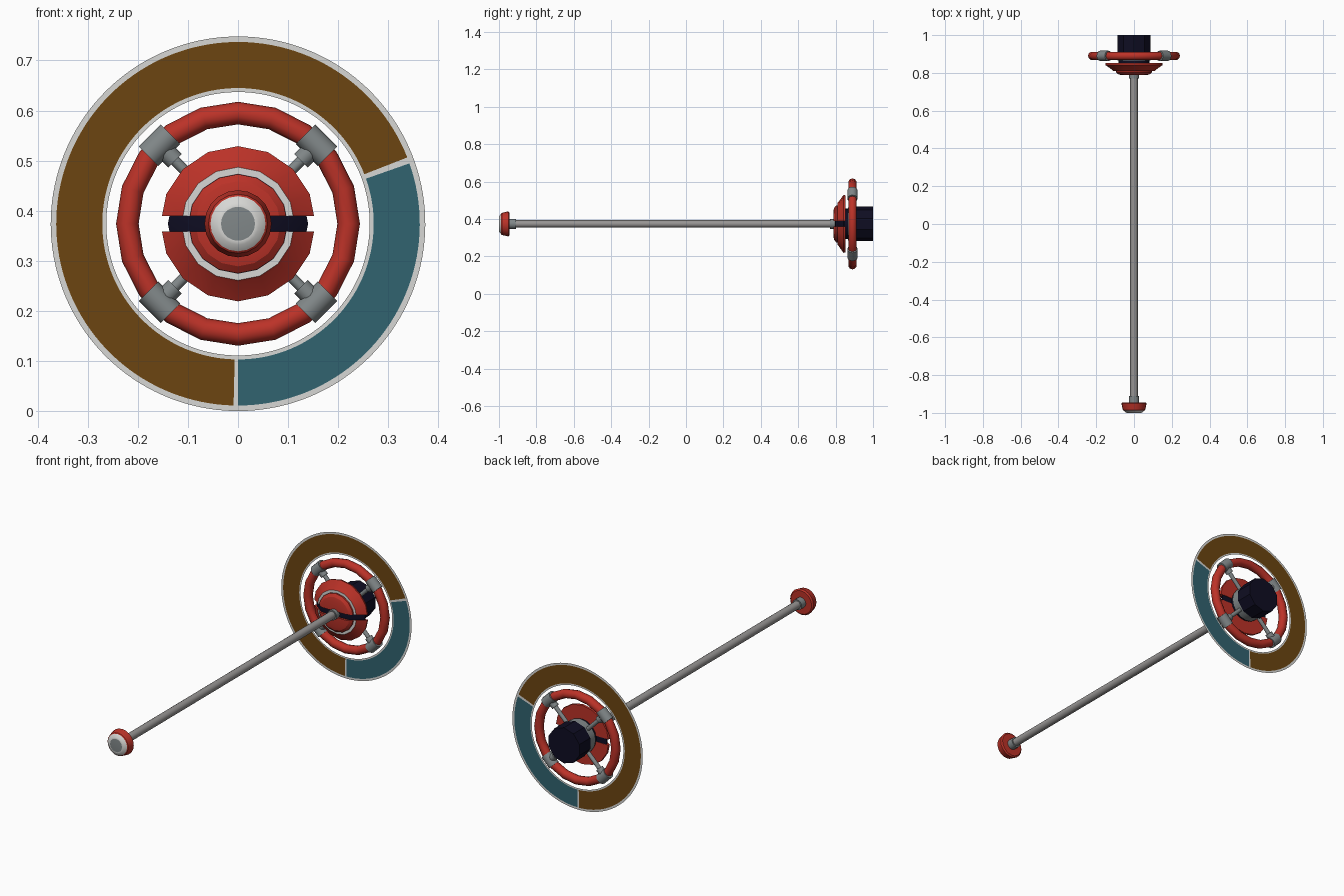
import bpy, bmesh, math
from mathutils import Vector

if "Cube" in bpy.data.objects:
    bpy.data.objects.remove(bpy.data.objects["Cube"])

CZ = 0.374  # height of the main axis


def mat(name, col):
    m = bpy.data.materials.new(name)
    m.diffuse_color = (*col, 1)
    m.use_nodes = True
    m.node_tree.nodes["Principled BSDF"].inputs["Base Color"].default_value = m.diffuse_color
    return m


RED = mat("red", (0.50, 0.032, 0.021))
WHITE = mat("white", (0.68, 0.68, 0.66))
GREY = mat("steel grey", (0.22, 0.245, 0.25))
PALE = mat("shaft grey", (0.31, 0.30, 0.295))
NAVY = mat("dark navy", (0.0045, 0.004, 0.016))
BROWN = mat("brown", (0.15, 0.060, 0.0055))
TEAL = mat("teal", (0.031, 0.125, 0.162))


def finish(ob, mats, angle=40):
    for m in mats:
        ob.data.materials.append(m)
    bpy.ops.object.select_all(action='DESELECT')
    ob.select_set(True)
    bpy.context.view_layer.objects.active = ob
    bpy.ops.object.shade_smooth_by_angle(angle=math.radians(angle))
    return ob


def to_object(name, bm, mats, angle=40):
    me = bpy.data.meshes.new(name)
    bm.to_mesh(me)
    bm.free()
    ob = bpy.data.objects.new(name, me)
    bpy.context.collection.objects.link(ob)
    return finish(ob, mats, angle)


def lathe(name, profile, n, mats, slots=None, half_gap=None, angle=40):
    """Turn (radius, y) points about the main axis; slots = material per band."""
    bm = bmesh.new()
    rings = []
    for r, y in profile:
        rings.append([bm.verts.new((r * math.sin(math.tau * i / n), y,
                                    r * math.cos(math.tau * i / n))) for i in range(n)])
    for k in range(len(rings) - 1):
        for i in range(n):
            j = (i + 1) % n
            f = bm.faces.new((rings[k][i], rings[k][j], rings[k + 1][j], rings[k + 1][i]))
            f.material_index = slots[k] if slots else 0
    bmesh.ops.remove_doubles(bm, verts=bm.verts, dist=1e-5)
    if half_gap is not None:  # keep only the upper part and cap the cut
        geom = bm.verts[:] + bm.edges[:] + bm.faces[:]
        cut = bmesh.ops.bisect_plane(bm, geom=geom, plane_co=(0, 0, half_gap),
                                     plane_no=(0, 0, 1), clear_inner=True)
        edges = [e for e in cut['geom_cut'] if isinstance(e, bmesh.types.BMEdge)]
        bmesh.ops.contextual_create(bm, geom=edges)
    bmesh.ops.recalc_face_normals(bm, faces=bm.faces)
    ob = to_object(name, bm, mats, angle)
    ob.location.z = CZ
    return ob


def rod(name, a, b, r, m, n=12):
    a, b = Vector(a), Vector(b)
    bpy.ops.mesh.primitive_cylinder_add(vertices=n, radius=r, depth=(b - a).length,
                                        location=(a + b) / 2)
    ob = bpy.context.object
    ob.name = name
    ob.rotation_euler = (b - a).to_track_quat('Z', 'Y').to_euler()
    return finish(ob, [m])


# Long shaft with its two collars
lathe("shaft", [(0, -0.93), (0.02, -0.93), (0.02, 0.79), (0, 0.79)], 16, [PALE])
lathe("front_collar", [(0, -0.95), (0.027, -0.95), (0.027, -0.91), (0, -0.91)], 16, [GREY])
lathe("rear_collar", [(0, 0.77), (0.026, 0.77), (0.026, 0.80), (0, 0.80)], 16, [GREY])

# Front knob: grey centre, white rim, red body
lathe("front_knob", [(0, -1), (0.034, -1), (0.042, -0.999), (0.055, -0.988),
                     (0.059, -0.985), (0.067, -0.95), (0.06, -0.944), (0, -0.944)],
      20, [GREY, WHITE, RED], [0, 1, 1, 2, 2, 2, 2])

# Stepped red dish split by a horizontal slot, upper half mirrored below
dish = lathe("split_dish", [(0, 0.788), (0.068, 0.788), (0.085, 0.792), (0.099, 0.803),
                            (0.099, 0.811), (0.113, 0.811), (0.118, 0.816),
                            (0.155, 0.842), (0.153, 0.852), (0, 0.852)],
             16, [RED, WHITE], [0, 0, 0, 0, 1, 0, 0, 0, 0], half_gap=0.015, angle=25)
mirror = dish.modifiers.new("mirror", 'MIRROR')
mirror.use_axis = (False, False, True)

# Dark core seen through the slot
lathe("slot_core", [(0, 0.797), (0.085, 0.80), (0.14, 0.842), (0.14, 0.85), (0, 0.85)],
      16, [NAVY])

# Hub and rear drum
lathe("neck", [(0, 0.85), (0.082, 0.85), (0.082, 0.868), (0, 0.868)], 16, [NAVY])
lathe("hub", [(0, 0.866), (0.088, 0.866), (0.088, 0.912), (0, 0.912)], 16, [GREY])
lathe("rear_drum", [(0, 0.91), (0.0925, 0.91), (0.0925, 1.0), (0, 1.0)], 10, [NAVY], angle=30)

# Hand ring
bpy.ops.mesh.primitive_torus_add(major_segments=20, minor_segments=10, major_radius=0.221,
                                 minor_radius=0.0225, location=(0, 0.89, CZ),
                                 rotation=(math.pi / 2, 0, 0))
bpy.context.object.name = "hand_ring"
finish(bpy.context.object, [RED])

# Four spokes, each with a clamp around the ring
for i in range(4):
    t = math.radians(45 + 90 * i)
    radial = Vector((math.cos(t), 0, math.sin(t)))
    tangent = Vector((-math.sin(t), 0, math.cos(t)))
    c = Vector((0, 0.89, CZ))
    rod(f"spoke_{i + 1}", c + radial * 0.07, c + radial * 0.21, 0.0105, GREY)
    rod(f"spoke_collar_{i + 1}", c + radial * 0.178, c + radial * 0.205, 0.019, GREY)
    p = c + radial * 0.222
    rod(f"clamp_{i + 1}", p - tangent * 0.031, p + tangent * 0.031, 0.0275, GREY)

# Flat gauge ring: pale borders with a brown and a teal band
bm = bmesh.new()
spans = [(270, 379.4, 44, 2), (379.4, 381.4, 1, 0), (381.4, 628.6, 98, 1), (628.6, 630, 1, 0)]
radii = (0.263, 0.271, 0.363, 0.374)
for a0, a1, n, band in spans:
    for s in range(n):
        ts = [math.radians(a0 + (a1 - a0) * (s + k) / n) for k in (0, 1)]
        for k in range(3):
            r0, r1 = radii[k], radii[k + 1]
            quad = [(r0, ts[0]), (r1, ts[0]), (r1, ts[1]), (r0, ts[1])]
            f = bm.faces.new([bm.verts.new((r * math.cos(t), 0.889, r * math.sin(t)))
                              for r, t in quad])
            f.material_index = band if k == 1 else 0
bmesh.ops.remove_doubles(bm, verts=bm.verts, dist=1e-5)
gauge = to_object("gauge_ring", bm, [WHITE, BROWN, TEAL])
gauge.location.z = CZ
